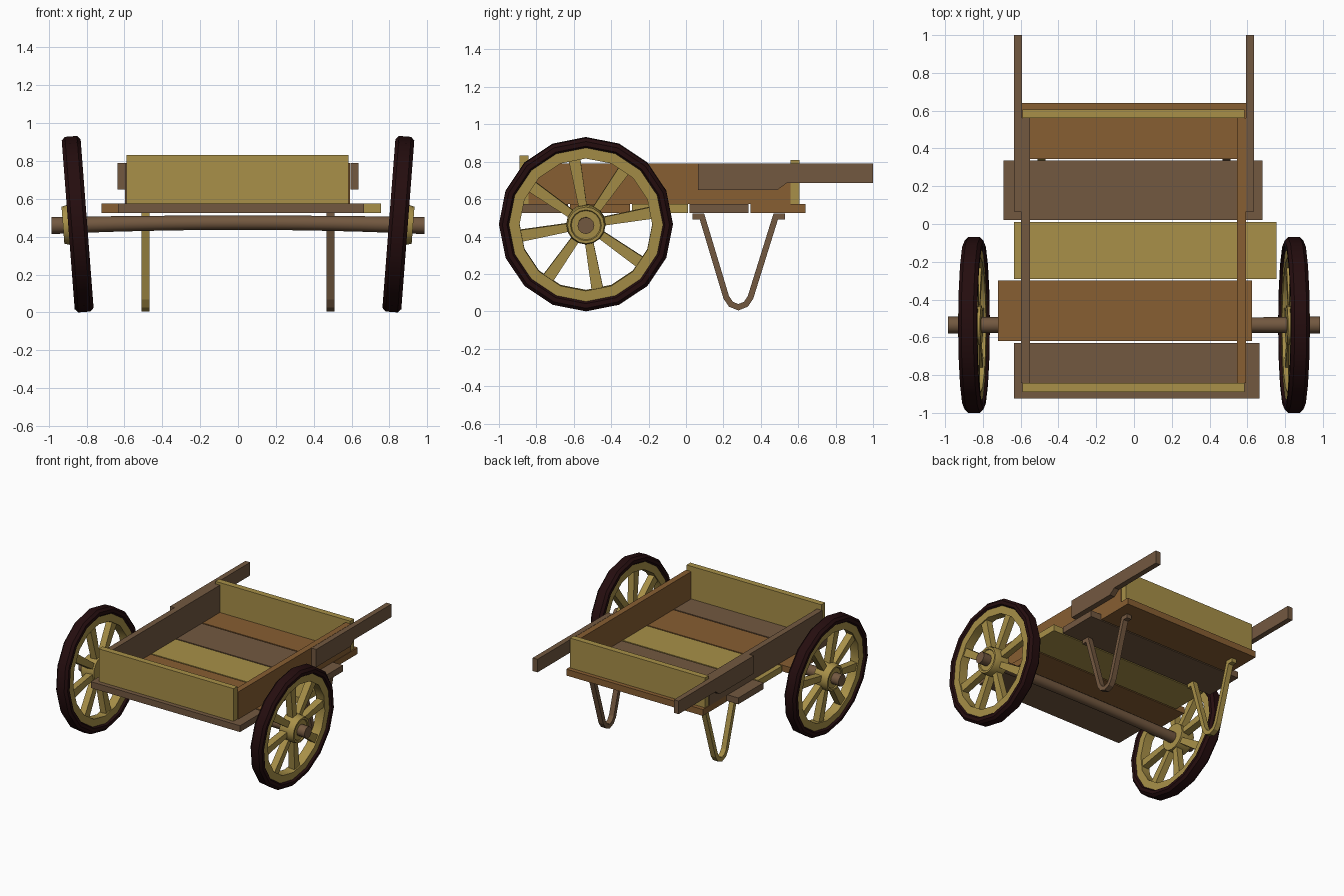
import bpy, bmesh, math
from mathutils import Matrix, Vector

if "Cube" in bpy.data.objects:
    bpy.data.objects.remove(bpy.data.objects["Cube"])


def material(name, rgb):
    m = bpy.data.materials.new(name)
    m.use_nodes = True
    m.diffuse_color = (*rgb, 1)
    m.node_tree.nodes["Principled BSDF"].inputs["Base Color"].default_value = (*rgb, 1)
    return m


GREY = material("grey brown wood", (0.171, 0.098, 0.051))
ORANGE = material("orange brown wood", (0.242, 0.112, 0.032))
TAN = material("tan wood", (0.392, 0.279, 0.065))
TYRE = material("dark tyre", (0.018, 0.004, 0.0045))


def finish(bm, name, mat, matrix=Matrix(), smooth=False):
    bmesh.ops.transform(bm, matrix=matrix, verts=bm.verts)
    bmesh.ops.recalc_face_normals(bm, faces=bm.faces)
    mesh = bpy.data.meshes.new(name)
    bm.to_mesh(mesh)
    bm.free()
    mesh.materials.append(mat)
    ob = bpy.data.objects.new(name, mesh)
    bpy.context.collection.objects.link(ob)
    if smooth:
        bpy.ops.object.select_all(action='DESELECT')
        ob.select_set(True)
        bpy.context.view_layer.objects.active = ob
        bpy.ops.object.shade_smooth_by_angle(angle=math.radians(32))
    return ob


def board(name, mat, x, y, z):
    bm = bmesh.new()
    bmesh.ops.create_cube(bm, size=1)
    size = [b - a for a, b in (x, y, z)]
    mid = [(a + b) / 2 for a, b in (x, y, z)]
    finish(bm, name, mat, Matrix.Translation(mid) @ Matrix.Diagonal((*size, 1)))


def extrude_yz(bm, outline, x0, x1):
    """Prism from a y-z outline, between two x positions."""
    face = bm.faces.new([bm.verts.new((x0, y, z)) for y, z in outline])
    new = bmesh.ops.extrude_face_region(bm, geom=[face])["geom"]
    verts = [v for v in new if isinstance(v, bmesh.types.BMVert)]
    bmesh.ops.translate(bm, vec=(x1 - x0, 0, 0), verts=verts)


def lathe_x(profile, sides):
    """Closed ring of (x, radius) points turned round the x axis."""
    bm = bmesh.new()
    rings = []
    for i in range(sides):
        a = math.tau * i / sides
        rings.append([bm.verts.new((x, r * math.cos(a), r * math.sin(a))) for x, r in profile])
    n = len(profile)
    for i in range(sides):
        p, q = rings[i], rings[(i + 1) % sides]
        for j in range(n):
            k = (j + 1) % n
            bm.faces.new((p[j], p[k], q[k], q[j]))
    return bm


def ribbon(path, half):
    """Outline of a bar of constant thickness along a y-z path."""
    pts = [Vector(p) for p in path]
    left, right = [], []
    for i, p in enumerate(pts):
        a = (p - pts[max(i - 1, 0)]).normalized()
        b = (pts[min(i + 1, len(pts) - 1)] - p).normalized()
        t = (a + b).normalized()
        n = Vector((-t.y, t.x))
        d = b if b.length else a
        n *= half / max(n.dot(Vector((-d.y, d.x))), 0.5)
        left.append(p + n)
        right.append(p - n)
    return left + right[::-1]


# Floor planks
planks = [
    (GREY, (-0.635, 0.665), (-0.925, -0.63)),
    (ORANGE, (-0.72, 0.625), (-0.62, -0.30)),
    (TAN, (-0.635, 0.755), (-0.29, 0.01)),
    (GREY, (-0.69, 0.68), (0.02, 0.335)),
    (ORANGE, (-0.595, 0.595), (0.345, 0.64)),
]
for i, (mat, x, y) in enumerate(planks):
    board(f"floor_plank_{i + 1}", mat, x, y, (0.525, 0.575))

# Box walls
board("front_board", TAN, (-0.59, 0.585), (-0.89, -0.843), (0.575, 0.832))
board("back_board", TAN, (-0.59, 0.585), (0.56, 0.607), (0.575, 0.81))
board("right_side_board", GREY, (-0.597, -0.55), (-0.843, 0.56), (0.575, 0.79))
board("left_side_board", ORANGE, (0.545, 0.592), (-0.843, 0.56), (0.575, 0.79))

# Handles and bent legs
handle = [(0.065, 0.65), (0.49, 0.65), (0.54, 0.687), (1, 0.687), (1, 0.79), (0.065, 0.79)]
leg = [(0.035, 0.508), (0.085, 0.508), (0.215, 0.075), (0.24, 0.038), (0.28, 0.022),
       (0.32, 0.038), (0.345, 0.075), (0.48, 0.508), (0.53, 0.508)]
for side, s in (("left", 1), ("right", -1)):
    bm = bmesh.new()
    extrude_yz(bm, handle, s * 0.594, s * 0.636)
    finish(bm, f"{side}_handle", GREY)
    bm = bmesh.new()
    extrude_yz(bm, ribbon(leg, 0.016), s * 0.468, s * 0.51)
    finish(bm, f"{side}_leg", GREY if s > 0 else TAN)

# Axle, thicker and drooping towards its ends
bm = bmesh.new()
sides, steps = 12, 12
rings = []
for i in range(steps + 1):
    x = -0.985 + 1.97 * i / steps
    r = 0.038 + 0.007 * x * x
    rings.append([bm.verts.new((x, -0.535 + r * math.cos(math.tau * j / sides),
                                0.474 - 0.016 * x * x + r * math.sin(math.tau * j / sides)))
                  for j in range(sides)])
for p, q in zip(rings, rings[1:]):
    for j in range(sides):
        k = (j + 1) % sides
        bm.faces.new((p[j], p[k], q[k], q[j]))
bm.faces.new(rings[0])
bm.faces.new(rings[-1])
finish(bm, "axle", GREY, smooth=True)

# Wheels, leaning outwards at the top
tyre = [(-0.036, 0.412), (-0.05, 0.422), (-0.05, 0.447), (-0.032, 0.465),
        (0.032, 0.465), (0.05, 0.447), (0.05, 0.422), (0.036, 0.412)]
rim = [(-0.036, 0.355), (-0.036, 0.42), (0.036, 0.42), (0.036, 0.355)]
hub = [(-0.04, 0.03), (-0.04, 0.105), (0.05, 0.105), (0.078, 0.098),
       (0.078, 0.083), (0.07, 0.078), (0.07, 0.03)]
for side, s in (("left", 1), ("right", -1)):
    place = (Matrix.Diagonal((s, 1, 1, 1)) @ Matrix.Translation((0.847, -0.535, 0.466))
             @ Matrix.Rotation(math.radians(4.4), 4, 'Y'))
    finish(lathe_x(tyre, 16), f"{side}_tyre", TYRE, place, True)
    finish(lathe_x(rim, 16), f"{side}_wheel_rim", TAN, place, True)
    finish(lathe_x(hub, 16), f"{side}_wheel_hub", TAN, place, True)
    bm = bmesh.new()
    for i in range(8):
        a = math.radians(10 + 45 * i)
        d, n = Vector((math.cos(a), math.sin(a))), Vector((-math.sin(a), math.cos(a)))
        outline = [d * 0.09 + n * 0.022, d * 0.37 + n * 0.032,
                   d * 0.37 - n * 0.032, d * 0.09 - n * 0.022]
        extrude_yz(bm, outline, -0.026, 0.026)
    finish(bm, f"{side}_wheel_spokes", TAN, place)
